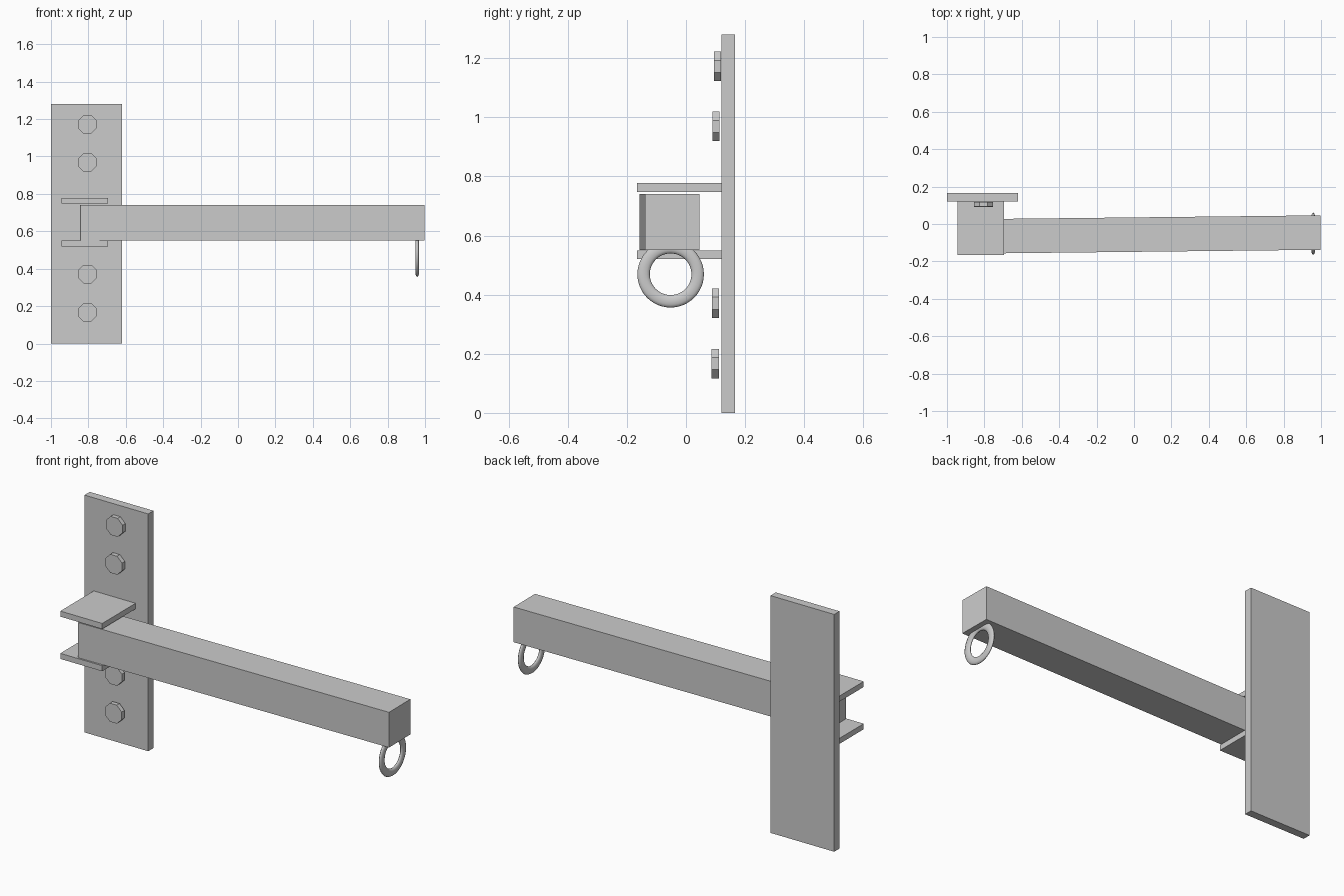
import bpy, math
from mathutils import Matrix

if "Cube" in bpy.data.objects:
    bpy.data.objects.remove(bpy.data.objects["Cube"])


def box(name, x, y, z):
    """Box from (min, max) ranges on each axis."""
    bpy.ops.mesh.primitive_cube_add(size=1)
    o = bpy.context.object
    o.name = name
    size = [r[1] - r[0] for r in (x, y, z)]
    o.data.transform(Matrix.Diagonal((*size, 1)))
    o.location = [(r[0] + r[1]) / 2 for r in (x, y, z)]
    return o


# Wall plate
box("wall_plate", (-1.0, -0.62), (0.12, 0.165), (0, 1.28))

# Hinge brackets above and below the arm
for name, z in (("upper_bracket", 0.748), ("lower_bracket", 0.52)):
    box(name, (-0.945, -0.695), (-0.165, 0.12), (z, z + 0.03))

# Swing arm, turned very slightly about the vertical
arm = box("swing_arm", (-0.844, 0.997), (-0.15 + 0.006, 0.04), (0.551, 0.741))
arm.rotation_euler.z = 0.011
arm.location.y = -0.056

# Octagonal bolt heads
for i, (y, z) in enumerate(((0.106, 1.172), (0.102, 0.969), (0.1, 0.371), (0.099, 0.167))):
    bpy.ops.mesh.primitive_cylinder_add(vertices=8, radius=0.054, depth=0.024)
    bolt = bpy.context.object
    bolt.name = f"bolt_{i + 1}"
    bolt.data.transform(Matrix.Rotation(math.pi / 8, 4, 'Z'))
    bolt.rotation_euler.x = math.pi / 2
    bolt.location = (-0.805, y, z)

# Hanging ring, flattened along the arm
bpy.ops.mesh.primitive_torus_add(major_radius=0.0915, minor_radius=0.021,
                                 major_segments=48, minor_segments=12)
ring = bpy.context.object
ring.name = "hanging_ring"
ring.data.transform(Matrix.Diagonal((1, 1, 0.45, 1)))
ring.rotation_euler.y = math.pi / 2
ring.location = (0.958, -0.052, 0.469)
bpy.ops.object.shade_smooth()
